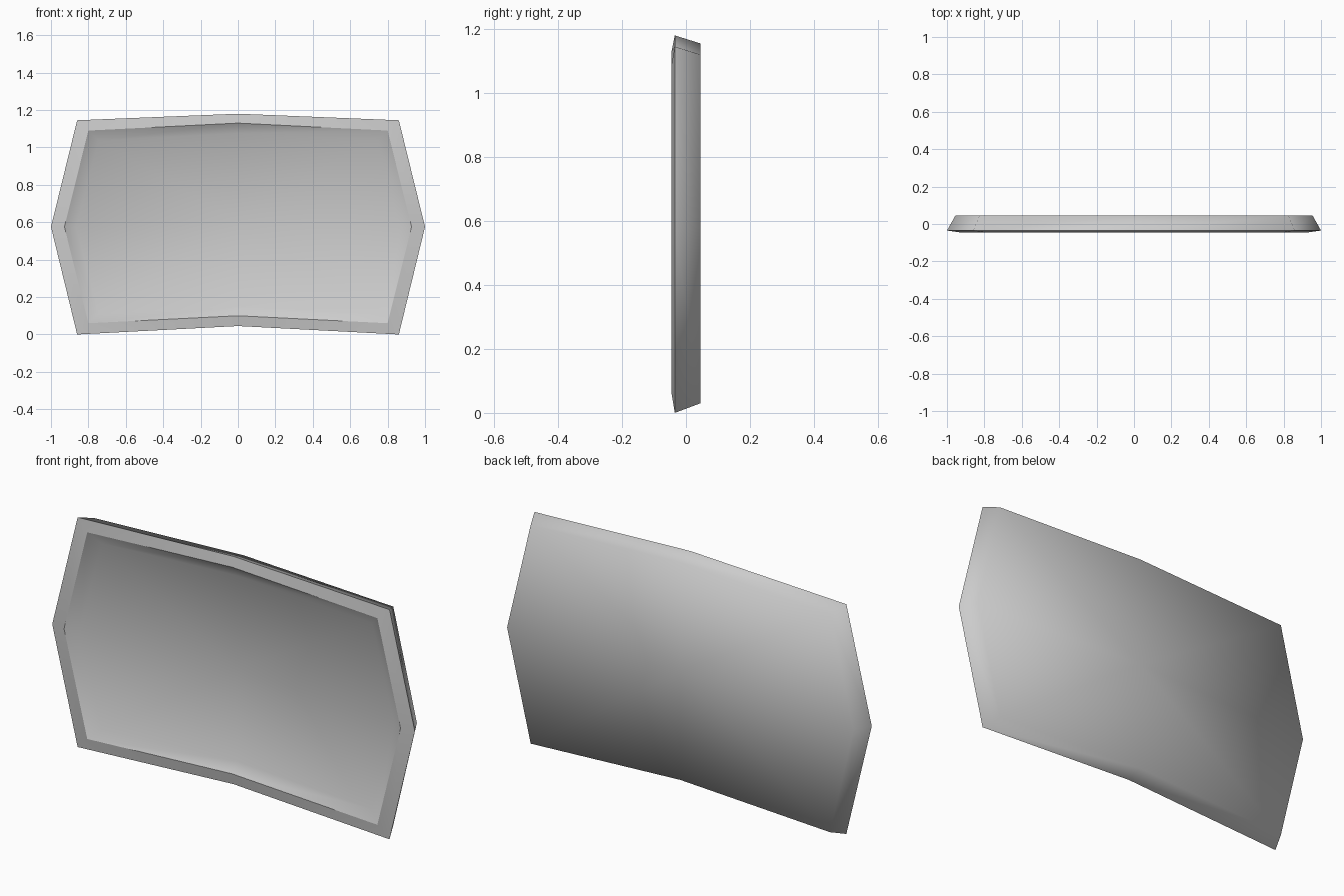
import bpy
import bmesh

cube = bpy.data.objects.get("Cube")
if cube:
    bpy.data.objects.remove(cube, do_unlink=True)

# Single grey finish
grey = bpy.data.materials.new("light_grey")
grey.use_nodes = True
colour = (0.6, 0.6, 0.6, 1.0)
grey.diffuse_color = colour
bsdf = next(n for n in grey.node_tree.nodes if n.type == 'BSDF_PRINCIPLED')
bsdf.inputs["Base Color"].default_value = colour

MID_Z = 0.575


def outline(bm, y, side_x, corner_x, low, low_centre, high, high_centre):
    """Eight-point bowed outline, counter-clockwise as seen from the front."""
    points = [(-corner_x, low), (0, low_centre), (corner_x, low), (side_x, MID_Z),
              (corner_x, high), (0, high_centre), (-corner_x, high), (-side_x, MID_Z)]
    return [bm.verts.new((x, y, z)) for x, z in points]


def bridge(bm, a, b):
    """Join two outlines with a band of quads."""
    for i in range(8):
        j = (i + 1) % 8
        bm.faces.new((a[i], a[j], b[j], b[i]))


def fill(bm, ring, y, z):
    """Close an outline with four quads around a centre point."""
    centre = bm.verts.new((0, y, z))
    for i in (1, 3, 5, 7):
        bm.faces.new((ring[i - 1], ring[i], centre, ring[(i - 2) % 8]))


bm = bmesh.new()
# Back edge, front outer edge, raised lip, foot of the recess
back = outline(bm, 0.045, 0.955, 0.825, 0.03, 0.07, 1.12, 1.155)
outer = outline(bm, -0.035, 1.0, 0.86, 0.0, 0.045, 1.145, 1.18)
lip = outline(bm, -0.045, 0.928, 0.80, 0.06, 0.10, 1.09, 1.13)
inner = outline(bm, -0.01, 0.865, 0.745, 0.11, 0.15, 1.037, 1.075)

bridge(bm, back, outer)
bridge(bm, outer, lip)
bridge(bm, lip, inner)
fill(bm, inner, -0.01, 0.61)
fill(bm, back, 0.045, 0.61)
bmesh.ops.recalc_face_normals(bm, faces=bm.faces)

# Smooth everywhere, with a crisp raised lip and outer rim
for face in bm.faces:
    face.smooth = True
for ring in (outer, lip):
    for i in range(8):
        bm.edges.get((ring[i], ring[(i + 1) % 8])).smooth = False

mesh = bpy.data.meshes.new("framed_panel")
bm.to_mesh(mesh)
bm.free()
mesh.materials.append(grey)
panel = bpy.data.objects.new("framed_panel", mesh)
bpy.context.collection.objects.link(panel)
